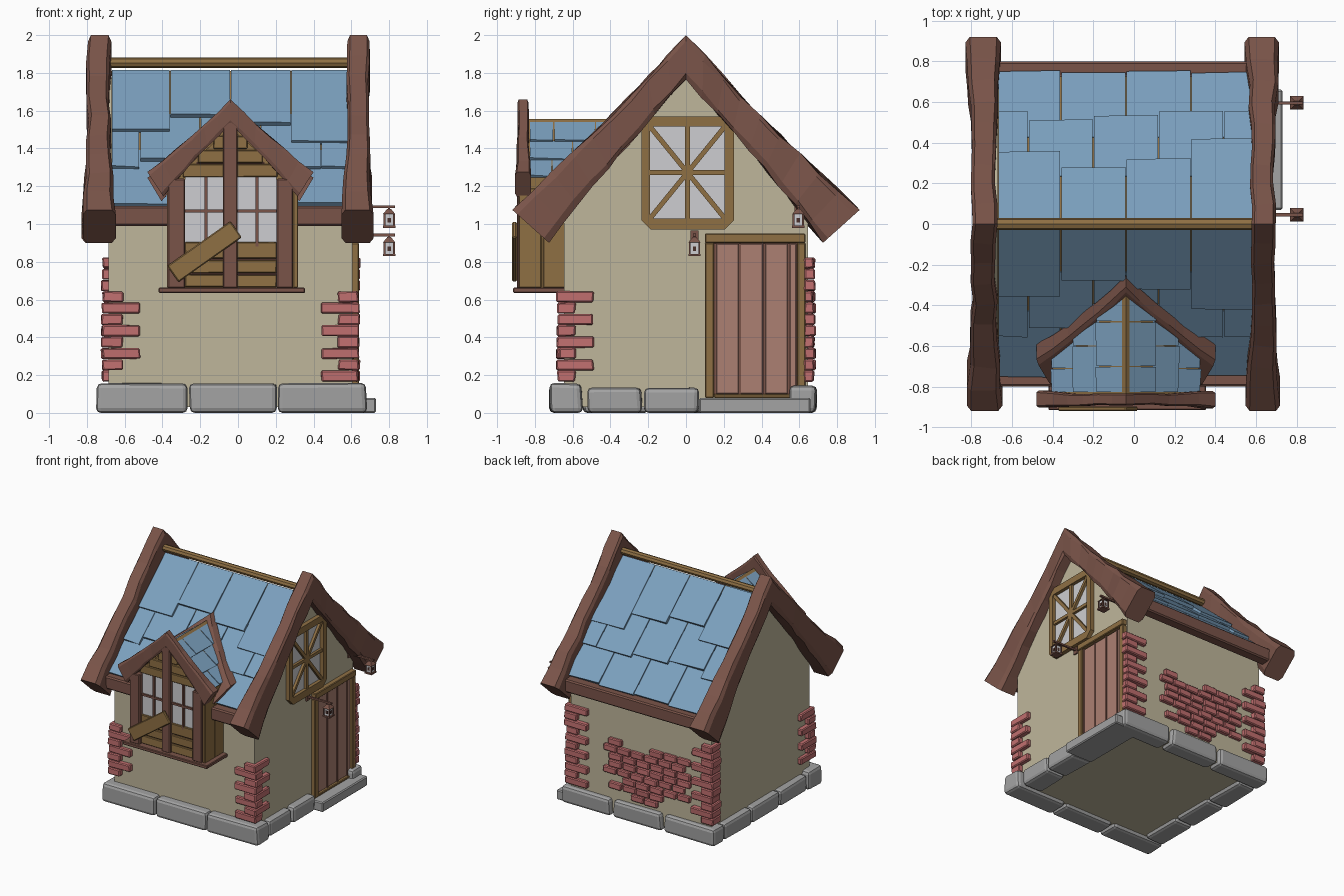
import bpy, bmesh, math, random
from mathutils import Vector

if "Cube" in bpy.data.objects:
    bpy.data.objects.remove(bpy.data.objects["Cube"])

random.seed(4)


def material(name, r, g, b):
    m = bpy.data.materials.new(name)
    lin = [((c / 255 + 0.055) / 1.055) ** 2.4 for c in (r, g, b)]
    m.diffuse_color = (*lin, 1)
    m.use_nodes = True
    m.node_tree.nodes["Principled BSDF"].inputs["Base Color"].default_value = m.diffuse_color
    return m


PLASTER = material("plaster", 191, 182, 155)
TIMBER = material("red brown timber", 122, 84, 73)
TAN = material("tan wood", 143, 112, 68)
SLATE = material("blue slate", 123, 160, 190)
STONE = material("grey stone", 163, 163, 163)
BRICK = material("red brick", 192, 111, 111)
DOOR = material("pink door wood", 172, 128, 114)
GLASS = material("pale glass", 206, 206, 209)
DARK = material("dark brown", 74, 48, 42)


def finish(name, bm, mat, bevel=0, segments=1):
    bmesh.ops.recalc_face_normals(bm, faces=bm.faces)
    me = bpy.data.meshes.new(name)
    bm.to_mesh(me)
    bm.free()
    me.materials.append(mat)
    ob = bpy.data.objects.new(name, me)
    bpy.context.collection.objects.link(ob)
    if bevel:
        mod = ob.modifiers.new("worn_edges", 'BEVEL')
        mod.width, mod.segments = bevel, segments
    return ob


def hexa(bm, corners):
    """Solid from 4 bottom and 4 top corners."""
    v = [bm.verts.new(c) for c in corners]
    bm.faces.new(v[:4])
    bm.faces.new(v[4:])
    for i in range(4):
        j = (i + 1) % 4
        bm.faces.new((v[i], v[j], v[j + 4], v[i + 4]))


def boxes(name, items, mat, bevel=0, jitter=0, segments=1):
    """Boxes given as (x0, x1, y0, y1, z0, z1)."""
    bm = bmesh.new()
    for x0, x1, y0, y1, z0, z1 in items:
        hexa(bm, [[c + random.uniform(-jitter, jitter) for c in p[:2]] + [p[2] + random.uniform(-jitter, 0)
             if p[2] > 0.01 else p[2]] for z in (z0, z1)
             for p in ((x0, y0, z), (x1, y0, z), (x1, y1, z), (x0, y1, z))])
    return finish(name, bm, mat, bevel, segments)


def bars(name, items, width, depth, normal, mat, bevel=0):
    """Straight bars between point pairs."""
    bm = bmesh.new()
    n = Vector(normal)
    for p, q in items:
        p, q = Vector(p), Vector(q)
        s = (q - p).normalized().cross(n) * width / 2
        d = n * depth / 2
        hexa(bm, [e + a * s + b * d for e in (p, q) for a, b in ((-1, -1), (1, -1), (1, 1), (-1, 1))])
    return finish(name, bm, mat, bevel)


def prism(name, pts, place, lo, hi, mat):
    """Polygon of (u, z) extruded from lo to hi; place maps (u, depth, z)."""
    bm = bmesh.new()
    a, b = [[bm.verts.new(place(u, d, z)) for u, z in pts] for d in (lo, hi)]
    bm.faces.new(a)
    bm.faces.new(b)
    for i in range(len(a)):
        j = (i + 1) % len(a)
        bm.faces.new((a[i], a[j], b[j], b[i]))
    return finish(name, bm, mat)


def gable_beam(name, out0, in0, out1, in1, lo, hi, place, wob, sag=0.02, n=9):
    """Pair of rough-hewn beams meeting at an apex."""
    bm = bmesh.new()
    rings = []
    ins = ((0.12, 0), (0.88, 0), (1, .14), (1, .86), (0.88, 1), (0.12, 1), (0, .86), (0, .14))
    for k in range(-n, n + 1):
        t, sgn = abs(k) / n, (1 if k > 0 else -1)
        o = Vector(out0).lerp(Vector(out1), t) - Vector((sag, sag)) * math.sin(math.pi * t) * 0.7
        i = Vector(in0).lerp(Vector(in1), t) + Vector((sag, sag)) * math.sin(math.pi * t) * 0.6
        shift = random.uniform(-wob, wob) * 0.5
        grow = wob * (0.6 - 1.8 * math.sin(math.pi * min(1, 0.25 + t * 0.75))) if t > 0 else -wob
        ring = []
        for a, b in ins:
            p = i.lerp(o, b)
            d = lo - grow + (hi - lo + 2 * grow) * a + shift
            r = random.uniform(-wob, wob) * 0.5 if 0 < t < 1 else 0
            ring.append(bm.verts.new(place(sgn * max(0, p.x + (r if t else 0)), d, p.y + r * 0.6)))
        rings.append(ring)
    for r, s in zip(rings, rings[1:]):
        for i in range(8):
            j = (i + 1) % 8
            bm.faces.new((r[i], r[j], s[j], s[i]))
    bm.faces.new(rings[0])
    bm.faces.new(rings[-1])
    return finish(name, bm, TIMBER)


def tiles(name, rows, place):
    """Overlapping slates; rows hold (u edges, top s, bottom s list); place maps (u, s, n)."""
    bm = bmesh.new()
    for edges, top, bottoms in rows:
        for u0, u1, s1 in zip(edges, edges[1:], bottoms):
            u0, u1, e = u0 + .003, u1 - .003, random.uniform(0, .006)
            hexa(bm, [place(*c) for c in (
                (u0, top, -.02), (u1, top, -.02), (u1, s1, .008), (u0, s1, .008),
                (u0, top, .004), (u1, top, .004), (u1, s1 + e, .034), (u0, s1 - e, .034))])
    return finish(name, bm, SLATE)


along_x = lambda u, d, z: (d, u, z)
along_y = lambda u, d, z: (u - 0.04, d, z)

# House body
prism("plaster_walls", [(-.645, .03), (.645, .03), (.645, 1.13), (0, 1.775), (-.645, 1.13)], along_x, -.685, .605, PLASTER)

# Stone footing ring and doorstep
stones = []
for a, b in ((-.75, -.265), (-.255, .205), (.215, .68)):
    stones += [(a, b, -.72, -.55, 0, .16), (a + .01, b - .01, .55, .69, 0, .145)]
for a, b in ((-.52, -.235), (-.225, .07)):
    stones.append((.48, .665, a, b, 0, .135))
for a, b in ((-.545, -.19), (-.18, .18), (.19, .545)):
    stones.append((-.74, -.57, a, b, 0, .14))
boxes("stone_footing", stones, STONE, .025, .006, 2)
boxes("doorstep", [(.48, .73, .07, .66, 0, .08)], STONE, .008)

# Brick corners and exposed brick patch on the back wall
bricks = []
for cx, cy, first, last, parity in ((.605, -.645, 0, 8, 0), (-.685, -.645, 1, 8, 0),
                                    (.605, .645, 0, 11, 0), (-.685, .645, 0, 11, 1)):
    sx, sy = (1 if cx > 0 else -1), (1 if cy > 0 else -1)
    for i in range(first, last):
        long_x = (i + parity) % 2 == 0
        lx, ly = (.165, .06) if long_x else (.075, .155)
        if sy > 0:
            ly = .02 if sx > 0 else .08
        xs = sorted((cx + sx * random.uniform(.028, .042), cx - sx * lx))
        ys = sorted((cy + sy * random.uniform(.028, .042), cy - sy * ly))
        bricks.append((*xs, *ys, .168 + i * .06, .225 + i * .06))
boxes("corner_bricks", bricks, BRICK, .007, .004)
patch = []
for i, (a, b) in enumerate(((-.2, .1), (-.25, .2), (-.5, .12), (-.45, .25), (-.5, .2), (-.5, .3), (-.45, .25), (-.5, -.1))):
    for k in range(max(1, round((b - a) / .125))):
        x = a + .125 * k
        patch.append((x, x + .117, .6, .645 + random.uniform(.02, .035), .175 + i * .06, .228 + i * .06))
patch += [(.13, .25, .6, .67, .595, .648)]
boxes("back_brick_patch", patch, BRICK, .007, .003)

# Main roof: boarding, slates, ridge pole, eave beams and gable beams
prism("roof_boarding", [(0, 1.81), (.76, 1.06), (.72, 1.01), (0, 1.725), (-.72, 1.01), (-.76, 1.06)], along_x, -.67, .58, TAN)
C = math.sqrt(.5)
R1, R2 = [-.67, -.36, -.04, .28, .59], [-.67, -.52, -.2, .12, .44, .59]
for sgn, side in ((-1, "front"), (1, "back")):
    rows = [(R1, .6, [1.03, 1.02, 1.03, 1.02]), (R2, .33, [.75, .69, .72, .75, .75]), (R1, .0, [.47, .36, .42, .56])]
    tiles(side + "_roof_slates", rows, lambda u, s, n: (u, sgn * (s + n) * C, 1.812 + (n - s) * C))
    ys = sorted((sgn * .71, sgn * .80))
    boxes(side + "_eave_beam", [(-.67, .58, *ys, .99, 1.095)], TIMBER, .01)
bm = bmesh.new()
ring = [[bm.verts.new((x, .03 * math.cos(a * math.tau / 8), 1.853 + .028 * math.sin(a * math.tau / 8)))
         for a in range(8)] for x in (-.68, -.3, .1, .58)]
for r, s in zip(ring, ring[1:]):
    for i in range(8):
        bm.faces.new((r[i], r[i - 1], s[i - 1], s[i]))
finish("ridge_pole", bm, TAN)
for name, lo, hi in (("left_gable_beam", -.815, -.66), ("right_gable_beam", .56, .71)):
    gable_beam(name, (0, 2.0), (0, 1.765), (.92, 1.075), (.725, .9), lo, hi, along_x, .016)

# Dormer body, roof and beams
prism("dormer_body", [(-.32, .65), (.355, .65), (.355, 1.2), (0, 1.51), (-.32, 1.22)], along_y, -.845, -.6, TAN)
prism("dormer_roof_boarding", [(0, 1.555), (.36, 1.245), (.36, 1.195), (0, 1.505), (-.36, 1.195), (-.36, 1.245)],
      along_y, -.835, -.27, TAN)
D = Vector((.36, -.31)).normalized()
for sgn, side in ((-1, "left"), (1, "right")):
    rows = [([-.83, -.71, -.5, -.3], .3, [.47] * 3), ([-.83, -.6, -.4, -.27], .15, [.33] * 3),
            ([-.83, -.7, -.48, -.26], 0, [.18] * 3)]
    tiles(side + "_dormer_slates", rows,
          lambda u, s, n: (-.04 + sgn * (s * D.x - n * .5 * D.y), u, 1.55 + s * D.y + n * .5 * D.x))
gable_beam("dormer_front_beam", (0, 1.66), (0, 1.53), (.44, 1.275), (.355, 1.145), -.90, -.825, along_y, .008, .012, 6)
gable_beam("dormer_valley_beam", (0, 1.59), (0, 1.47), (.44, 1.245), (.365, 1.12), 0, .09,
           lambda u, d, z: (u - .04, z - 1.83 - d, z), .008, .012, 6)
boxes("dormer_sill", [(-.42, .355, -.915, -.63, .635, .663)], TIMBER, .005)
boxes("dormer_side_planks", [(x, x + .025, y0, y1, .663, 1.19) for x in (.293, -.375)
      for y0, y1 in ((-.885, -.765), (-.757, -.64))], TAN, .004)
boxes("dormer_posts", [(-.372, -.28, -.895, -.84, .66, 1.24), (-.08, -.003, -.89, -.84, .66, 1.54),
                       (.205, .292, -.895, -.84, .66, 1.24)], TIMBER, .006)

# Dormer glazing, cladding and loose plank
boxes("dormer_glass", [(-.28, .205, -.853, -.845, .88, 1.25)], GLASS)
bars("dormer_glazing_bars", [((x, -.858, .88), (x, -.858, 1.25)) for x in (-.17, .10)] +
     [((-.28, -.858, 1.07), (.205, -.858, 1.07))], .016, .02, (0, 1, 0), TIMBER)
clad = [(-.28, .205, -.868, -.84, z, z + h) for z, h in ((.668, .065), (.742, .068), (.82, .085))]
clad += [(-.04 - w, -.04 + w, -.868, -.84, z, z + .068) for z, w in ((1.25, .25), (1.325, .17), (1.40, .09))]
boxes("dormer_cladding", clad, TAN, .004, .003)
bars("cladding_gaps", [((-.28, -.848, z), (.205, -.848, z)) for z in (.737, .815)] +
     [((-.22, -.848, 1.321), (.14, -.848, 1.321))], .012, .008, (0, 1, 0), DARK)
bars("loose_plank", [((-.345, -.908, .735), (-.01, -.908, .972))], .105, .024, (0, 1, 0), TAN, .006)

# Gable window with octagonal frame


def octagon(y0, y1, z0, z1, c):
    return [(y0 + c, z0), (y1 - c, z0), (y1, z0 + c), (y1, z1 - c), (y1 - c, z1), (y0 + c, z1), (y0, z1 - c), (y0, z0 + c)]


bm = bmesh.new()
loops = [[bm.verts.new((x, *p)) for p in pts] for x, pts in (
    (.60, octagon(-.235, .255, .97, 1.57, .05)), (.64, octagon(-.235, .255, .97, 1.57, .05)),
    (.64, octagon(-.19, .205, 1.03, 1.515, .008)), (.60, octagon(-.19, .205, 1.03, 1.515, .008)))]
for a, b in zip(loops, loops[1:]):
    for i in range(8):
        bm.faces.new((a[i - 1], a[i], b[i], b[i - 1]))
finish("gable_window_frame", bm, TAN)
boxes("gable_window_glass", [(.604, .612, -.195, .21, 1.025, 1.52)], GLASS)
X, Y0, Y1, Z0, Z1 = .62, -.19, .205, 1.03, 1.515
bars("gable_window_bars", [((X, Y0, Z0), (X, Y1, Z1)), ((X, Y0, Z1), (X, Y1, Z0)), ((X, .008, Z0), (X, .008, Z1)),
     ((X, Y0, 1.273), (X, Y1, 1.273))], .026, .025, (1, 0, 0), TAN)

# Door
boxes("door_frame", [(.59, .64, .10, .148, .08, .90), (.59, .64, .588, .632, .08, .90), (.59, .645, .10, .632, .90, .95),
                     (.59, .64, .148, .588, .08, .10)], TAN, .005)
boxes("door_backing", [(.59, .61, .145, .59, .09, .90)], TIMBER)
boxes("door_planks", [(.60, .622, y, y + .118, .10, .895) for y in (.16, .288, .42)] + [(.60, .622, .548, .583, .10, .895)],
      DOOR, .004)
boxes("door_battens", [(.60, .627, y, y + .013, .10, .898) for y in (.148, .277, .408, .537)], TIMBER)

# Hanging lanterns
for n, (y, z) in enumerate(((.045, .83), (.595, .98))):
    x = .80
    boxes(f"lantern_frame_{n + 1}", [(x - .033, x + .033, y - .033, y + .033, z, z + .012)] +
          [(x + a - .005, x + a + .005, y + b - .005, y + b + .005, z, z + .075) for a in (-.025, .025) for b in (-.025, .025)] +
          [(.60, .83, y - .008, y + .008, z + .105, z + .119), (x - .005, x + .005, y - .005, y + .005, z + .09, z + .11),
           (.60, .615, y - .02, y + .02, z + .08, z + .135)], TIMBER)
    boxes(f"lantern_glass_{n + 1}", [(x - .022, x + .022, y - .022, y + .022, z + .012, z + .072)], GLASS)
    boxes(f"lantern_flame_{n + 1}", [(x - .025, x + .025, y - .009, y + .009, z + .028, z + .052),
                                     (x - .009, x + .009, y - .025, y + .025, z + .028, z + .052)], DARK)
    bm = bmesh.new()
    hexa(bm, [(x + a * r, y + b * r, z + h) for r, h in ((.033, .072), (.01, .1))
              for a, b in ((-1, -1), (1, -1), (1, 1), (-1, 1))])
    finish(f"lantern_cap_{n + 1}", bm, TIMBER)
